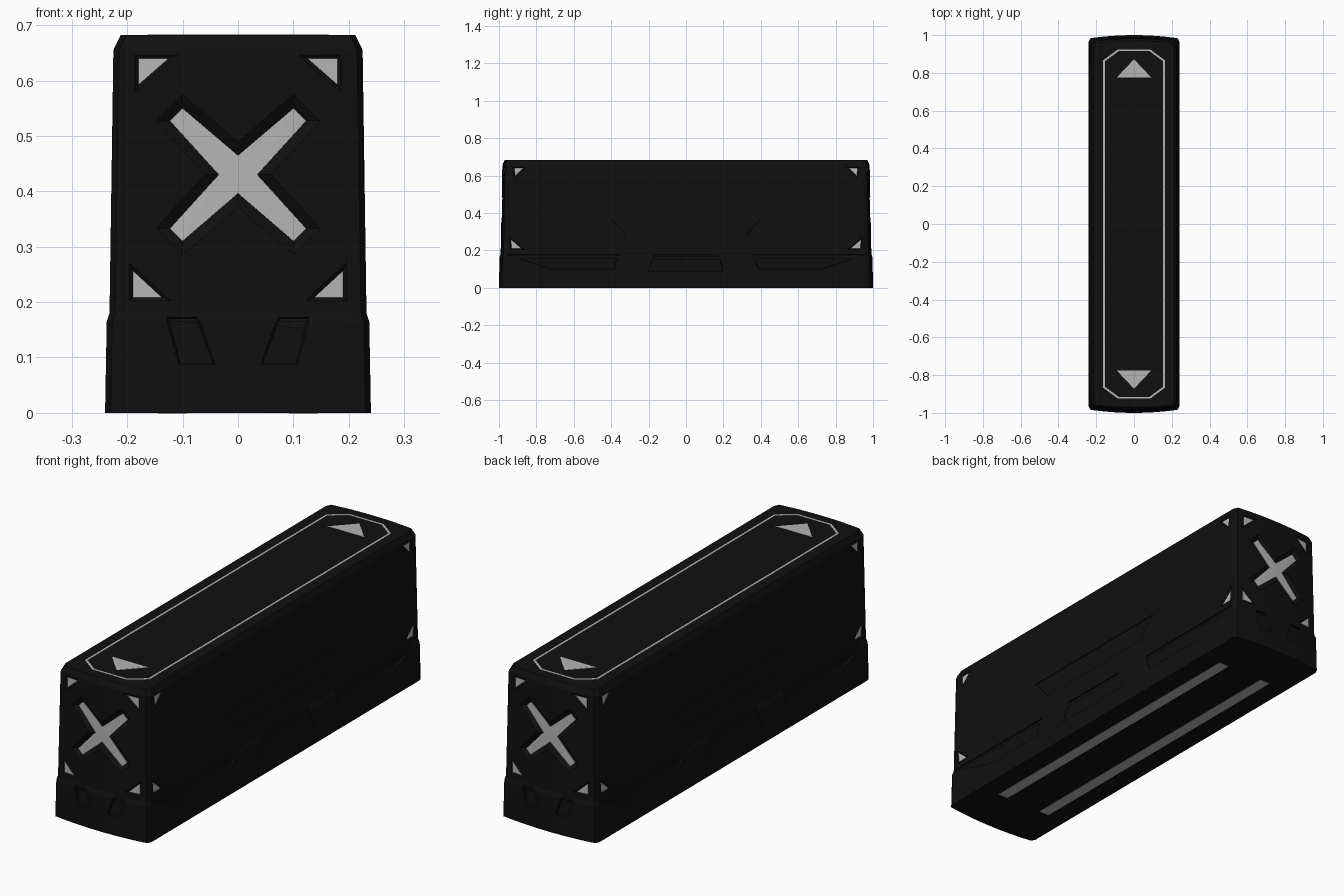
import bpy, bmesh
from mathutils import Vector

if "Cube" in bpy.data.objects:
    bpy.data.objects.remove(bpy.data.objects["Cube"])

# height, half width, half length of the hull at each level
LEVELS = [(0, .240, 1.0), (.165, .237, .997), (.18, .232, .991),
          (.655, .225, .982), (.682, .212, .970)]
TOP = LEVELS[-1][0]


def material(name, v):
    m = bpy.data.materials.new(name)
    m.diffuse_color = (v, v, v, 1)
    m.use_nodes = True
    m.node_tree.nodes["Principled BSDF"].inputs["Base Color"].default_value = m.diffuse_color
    return m


BLACK = material("black_shell", .005)
GREY = material("grey_marking", .46)


def hull(z, k):
    for a, b in zip(LEVELS, LEVELS[1:]):
        if z <= b[0]:
            t = (z - a[0]) / (b[0] - a[0])
            return a[k] + (b[k] - a[k]) * t
    return LEVELS[-1][k]


def on_end(s):
    return lambda u, v, d: (u, s * (hull(v, 2) - .018 * (u / .24) ** 2 - d), v)


def on_side(s):
    return lambda u, v, d: (s * (hull(v, 1) - d), u, v)


def on_top(u, v, d):
    return (u, v, TOP - d)


def on_bottom(u, v, d):
    return (u, v, d)


def grow(pts, r):
    """Offset a polygon outwards with mitred corners."""
    n = len(pts)
    p = [Vector(q) for q in pts]
    area = sum(p[i - 1].cross(p[i]) for i in range(n))
    if area < 0:
        p.reverse()
    out = []
    for i in range(n):
        a, b = (p[i] - p[i - 1]).normalized(), (p[(i + 1) % n] - p[i]).normalized()
        na, nb = Vector((a.y, -a.x)), Vector((b.y, -b.x))
        out.append(p[i] + (na + nb) * r / (1 + na.dot(nb)))
    return out


def prism(bm, pts, place, deep, shallow, spread=0.0):
    """Solid between two depths under a hull face, wider at the outside."""
    lo = [bm.verts.new(place(*p, deep)) for p in grow(pts, 0)]
    hi = [bm.verts.new(place(*p, shallow)) for p in grow(pts, spread)]
    n = len(lo)
    faces = [bm.faces.new(lo), bm.faces.new(hi)]
    faces += [bm.faces.new((lo[i - 1], lo[i], hi[i], hi[i - 1])) for i in range(n)]
    bmesh.ops.recalc_face_normals(bm, faces=faces)


def finish(bm, name, mat):
    bmesh.ops.triangulate(bm, faces=[f for f in bm.faces if len(f.verts) > 4])
    bmesh.ops.recalc_face_normals(bm, faces=bm.faces)
    me = bpy.data.meshes.new(name)
    bm.to_mesh(me)
    bm.free()
    ob = bpy.data.objects.new(name, me)
    bpy.context.collection.objects.link(ob)
    me.materials.append(mat)
    return ob


def mirrored(pts):
    return [(-x, y) for x, y in pts]


# Hull: lofted plan with bowed ends and chamfered corners
bm = bmesh.new()
rings = []
for z, w, l in LEVELS:
    half = [(-w, -(l - .035))]
    for i in range(13):
        x = (w - .010) * (i / 6 - 1)
        half.append((x, -(l - .018 * (x / .24) ** 2)))
    half.append((w, -(l - .035)))
    plan = half + [(-x, -y) for x, y in half]
    rings.append([bm.verts.new((x, y, z)) for x, y in plan])
for a, b in zip(rings, rings[1:]):
    for i in range(len(a)):
        bm.faces.new((a[i - 1], a[i], b[i], b[i - 1]))
bm.faces.new(rings[0][::-1])
bm.faces.new(rings[-1])
body = finish(bm, "crate_body", BLACK)

# Outlines of the markings and recesses
cross = [(0, .465), (.10, .55), (.123, .527), (.035, .43), (.123, .333), (.10, .31),
         (0, .396), (-.10, .31), (-.123, .333), (-.035, .43), (-.123, .527), (-.10, .55)]
end_tris = [[(.18, .64), (.125, .64), (.18, .592)], [(.19, .257), (.19, .208), (.137, .208)]]
side_tris = [[(.918, .64), (.87, .64), (.913, .597)], [(.937, .26), (.932, .21), (.88, .21)]]
end_slot = [(.125, .17), (.075, .17), (.045, .09), (.105, .09)]
side_slot = [(.95, .176), (.36, .176), (.39, .10), (.72, .10)]
mid_slot = [(-.17, .176), (.17, .176), (.20, .09), (-.20, .09)]
side_panel = [(-.40, .37), (.40, .37), (.32, .28), (-.32, .28)]

cut, ends, corners = bmesh.new(), bmesh.new(), bmesh.new()
for s in (-1, 1):
    end, side = on_end(s), on_side(s)
    # End cross
    prism(cut, cross, end, .014, -.003, .022)
    prism(ends, cross, end, .018, .011)
    # Corner triangles
    for face, tris in ((end, end_tris), (side, side_tris)):
        for t in tris:
            for q in (t, mirrored(t)):
                prism(cut, q, face, .006, -.002, .008)
                prism(corners, q, face, .010, .004)
    # Skirt slots and shallow side panel
    for q in (end_slot, mirrored(end_slot)):
        prism(cut, q, end, .007, -.003, .004)
    for q in (side_slot, mirrored(side_slot), mid_slot):
        prism(cut, q, side, .006, -.003, .003)
    prism(cut, side_panel, side, .004, -.003, .003)
cutter = finish(cut, "recess_cutter", BLACK)
cutter.hide_render = True
finish(ends, "end_crosses", GREY)
finish(corners, "corner_triangles", GREY)

# Carve the recesses
mod = body.modifiers.new("recesses", 'BOOLEAN')
mod.operation = 'DIFFERENCE'
mod.solver = 'EXACT'
mod.object = cutter
bpy.context.view_layer.objects.active = body
body.select_set(True)
bpy.ops.object.modifier_apply(modifier=mod.name)
bpy.data.objects.remove(cutter)
bpy.ops.object.shade_smooth_by_angle(angle=.15)

# Lid outline: thin octagonal band
bm = bmesh.new()
octagon = [(.163, -.867), (.163, .867), (.085, .925), (-.085, .925),
           (-.163, .867), (-.163, -.867), (-.085, -.925), (.085, -.925)]
inner = grow(octagon, -.010)
for i in range(8):
    prism(bm, [octagon[i - 1], octagon[i], inner[i], inner[i - 1]], on_top, .003, -.001)
finish(bm, "lid_outline", GREY)

# Lid arrows
bm = bmesh.new()
for s in (-1, 1):
    prism(bm, [(0, s * .872), (.092, s * .775), (-.092, s * .775)], on_top, .003, -.001)
finish(bm, "lid_arrows", GREY)

# Underside runners
bm = bmesh.new()
for s in (-1, 1):
    prism(bm, [(s * .092, -.76), (s * .144, -.76), (s * .144, .76), (s * .092, .76)],
          on_bottom, .003, -.001)
finish(bm, "base_strips", GREY)
